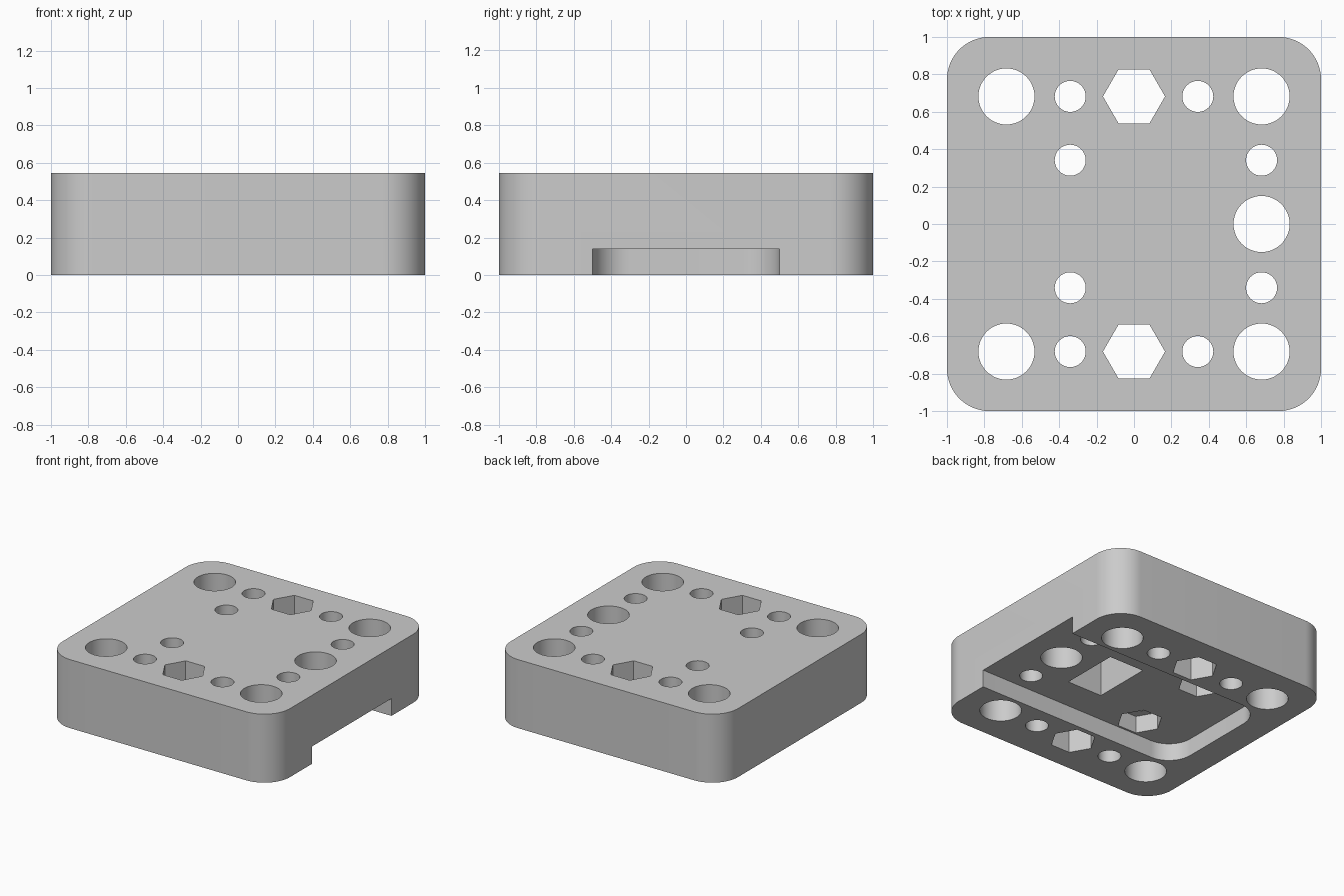
import bpy, bmesh, math

if "Cube" in bpy.data.objects:
    bpy.data.objects.remove(bpy.data.objects["Cube"])

H = 0.545          # block height
POCKET = 0.138     # depth of the underside channel

grey = bpy.data.materials.new("light grey")
grey.diffuse_color = (0.6, 0.6, 0.6, 1)
grey.use_nodes = True
grey.node_tree.nodes["Principled BSDF"].inputs["Base Color"].default_value = grey.diffuse_color


def prism(name, outline, z0, z1):
    """Extrude a closed outline from z0 to z1."""
    bm = bmesh.new()
    face = bm.faces.new([bm.verts.new((x, y, z0)) for x, y in outline])
    out = bmesh.ops.extrude_face_region(bm, geom=[face])
    top = [v for v in out["geom"] if isinstance(v, bmesh.types.BMVert)]
    bmesh.ops.translate(bm, verts=top, vec=(0, 0, z1 - z0))
    bmesh.ops.recalc_face_normals(bm, faces=bm.faces)
    mesh = bpy.data.meshes.new(name)
    bm.to_mesh(mesh)
    bm.free()
    mesh.materials.append(grey)
    obj = bpy.data.objects.new(name, mesh)
    bpy.context.collection.objects.link(obj)
    return obj


def ngon(cx, cy, r, n):
    return [(cx + r * math.cos(2 * math.pi * i / n),
             cy + r * math.sin(2 * math.pi * i / n)) for i in range(n)]


def rounded_rect(x0, x1, y0, y1, r, steps=16):
    centres = [(x1 - r, y1 - r), (x0 + r, y1 - r), (x0 + r, y0 + r), (x1 - r, y0 + r)]
    return [(cx + r * math.cos((q + i / steps) * math.pi / 2),
             cy + r * math.sin((q + i / steps) * math.pi / 2))
            for q, (cx, cy) in enumerate(centres) for i in range(steps + 1)]


block = prism("mounting_block", rounded_rect(-1, 1, -1, 1, 0.227), 0, H)


def cut(outline, z0=-0.1, z1=H + 0.1):
    """Subtract an extruded outline from the block."""
    cutter = prism("cutter", outline, z0, z1)
    cutter.hide_render = True
    mod = block.modifiers.new("cut", "BOOLEAN")
    mod.operation, mod.solver, mod.object = "DIFFERENCE", "EXACT", cutter
    bpy.context.view_layer.objects.active = block
    bpy.ops.object.modifier_apply(modifier=mod.name)
    bpy.data.objects.remove(cutter)


# underside channel, open at the right
cut(rounded_rect(-0.78, 1.5, -0.5, 0.5, 0.2), -0.1, POCKET)

# rectangular recess in the channel ceiling
cut([(0.115, -0.235), (0.42, -0.235), (0.42, 0.235), (0.115, 0.235)], 0.05, POCKET + 0.33)

# holes mirrored front to back
P, Q = 0.682, 0.341
for s in (-1, 1):
    for x in (-P, P):
        cut(ngon(x, s * P, 0.15, 48))                    # large corner holes
    for x, y in ((-Q, P), (Q, P), (-Q, Q), (P, Q)):
        cut(ngon(x, s * y, 0.083, 32))                   # small holes
    cut(ngon(0, s * P, 0.166, 6))                        # hexagonal through holes
    cut(ngon(-Q, s * Q, 0.166, 6), 0.05, POCKET + 0.136)  # hexagonal nut recesses

# large hole in the middle of the right side
cut(ngon(P, 0, 0.15, 48))

bpy.ops.object.select_all(action="DESELECT")
block.select_set(True)
bpy.context.view_layer.objects.active = block
bpy.ops.object.shade_smooth_by_angle(angle=math.radians(30))
